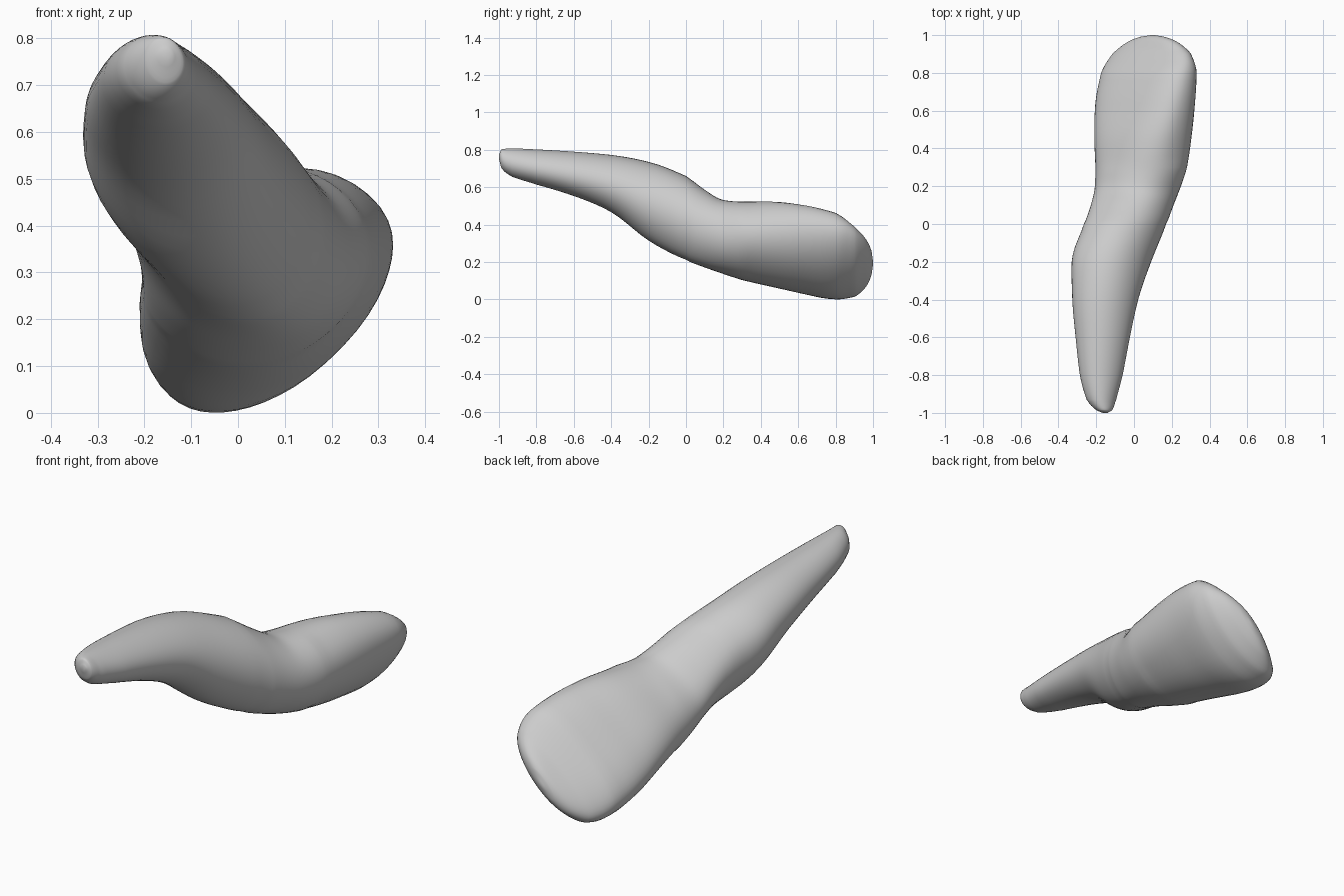
import bpy, bmesh
from math import sin, cos, pi, copysign

if "Cube" in bpy.data.objects:
    bpy.data.objects.remove(bpy.data.objects["Cube"])

# Cross-sections along the tooth:
# y, xmin, xmax, zmin, zmax, half-widths to upper right / lower left, camber
S = [
    (-1.0, -.165, -.14, .75, .775, 1, 1, 0),
    (-.985, -.20, -.115, .70, .803, .9, .95, 0),
    (-.93, -.25, -.095, .657, .808, .87, .95, 0),
    (-.8, -.287, -.06, .615, .803, .85, .95, 0),
    (-.6, -.310, -.021, .553, .791, .87, .93, 0),
    (-.4, -.328, .023, .468, .774, .9, .85, 0),
    (-.2, -.333, .092, .312, .738, .92, .72, 0),
    (0, -.264, .174, .208, .66, .92, .7, 0),
    (.1, -.23, .211, .17, .588, 1.0, .78, .04),
    (.2, -.208, .25, .135, .532, 1.12, 1.0, .08),
    (.3, -.206, .282, .103, .524, 1.25, 1.12, .06),
    (.45, -.212, .305, .068, .525, 1.45, 1.25, .1),
    (.6, -.21, .321, .035, .511, 1.75, 1.5, .13),
    (.8, -.175, .334, -.002, .464, 2.3, 1.9, .1),
    (.9, -.115, .303, .013, .390, 2.9, 2.6, .07),
    (.96, -.04, .235, .065, .325, 3.2, 3.1, .03),
    (.99, .03, .165, .125, .265, 3.2, 3.2, 0),
    (1.0, .09, .11, .185, .205, 2.5, 2.5, 0),
]
N, STEPS = 48, 5


def spow(v, e):
    return copysign(abs(v) ** e, v)


def smooth_interp(i, t):
    # Hermite curve through the sections, without overshoot
    a, b = S[i], S[i + 1]
    p, n = S[max(i - 1, 0)], S[min(i + 2, len(S) - 1)]
    h = b[0] - a[0]
    y, out = a[0] + t * h, []
    for k in range(1, 8):
        d = (b[k] - a[k]) / h
        d0 = (a[k] - p[k]) / (a[0] - p[0]) if i > 0 else d
        d1 = (n[k] - b[k]) / (n[0] - b[0]) if i < len(S) - 2 else d
        m0 = 2 * d0 * d / (d0 + d) if d0 * d > 0 else 0
        m1 = 2 * d1 * d / (d1 + d) if d1 * d > 0 else 0
        out.append((2*t**3 - 3*t*t + 1) * a[k] + (t**3 - 2*t*t + t) * h * m0
                   + (3*t*t - 2*t**3) * b[k] + (t**3 - t*t) * h * m1)
    return [y] + out


def ring(bm, s):
    y, x0, x1, z0, z1, wide_pos, wide_neg, camber = s
    sq = .88 if .3 < y < .85 else .96       # the crown is squarer
    pts = []
    for j in range(N):
        t = 2 * pi * j / N
        c = spow(cos(t), sq)
        u = c * (wide_pos if c > 0 else wide_neg)
        v = spow(sin(t), sq) + camber * u * u / wide_pos
        pts.append((u - v, u + v))          # width axis tilted 45 degrees
    xs, zs = [p[0] for p in pts], [p[1] for p in pts]
    fx = (x1 - x0) / (max(xs) - min(xs))
    fz = (z1 - z0) / (max(zs) - min(zs))
    return [bm.verts.new((x0 + (p[0] - min(xs)) * fx, y,
                          z0 + (p[1] - min(zs)) * fz)) for p in pts]


# Root and crown as one loft
bm = bmesh.new()
rings = [ring(bm, smooth_interp(i, k / STEPS))
         for i in range(len(S) - 1) for k in range(STEPS)]
rings.append(ring(bm, S[-1]))
for a, b in zip(rings, rings[1:]):
    for j in range(N):
        bm.faces.new((a[j], a[(j + 1) % N], b[(j + 1) % N], b[j]))
bm.faces.new(rings[0])
bm.faces.new(rings[-1])
# Soften the section transitions
inner = [v for r in rings[8:-12] for v in r]
for _ in range(4):
    bmesh.ops.smooth_vert(bm, verts=inner, factor=.4, use_axis_x=True,
                          use_axis_y=False, use_axis_z=True)
bmesh.ops.recalc_face_normals(bm, faces=bm.faces)
for f in bm.faces:
    f.smooth = True
me = bpy.data.meshes.new("incisor_tooth")
bm.to_mesh(me)
bm.free()
tooth = bpy.data.objects.new("incisor_tooth", me)
bpy.context.collection.objects.link(tooth)
